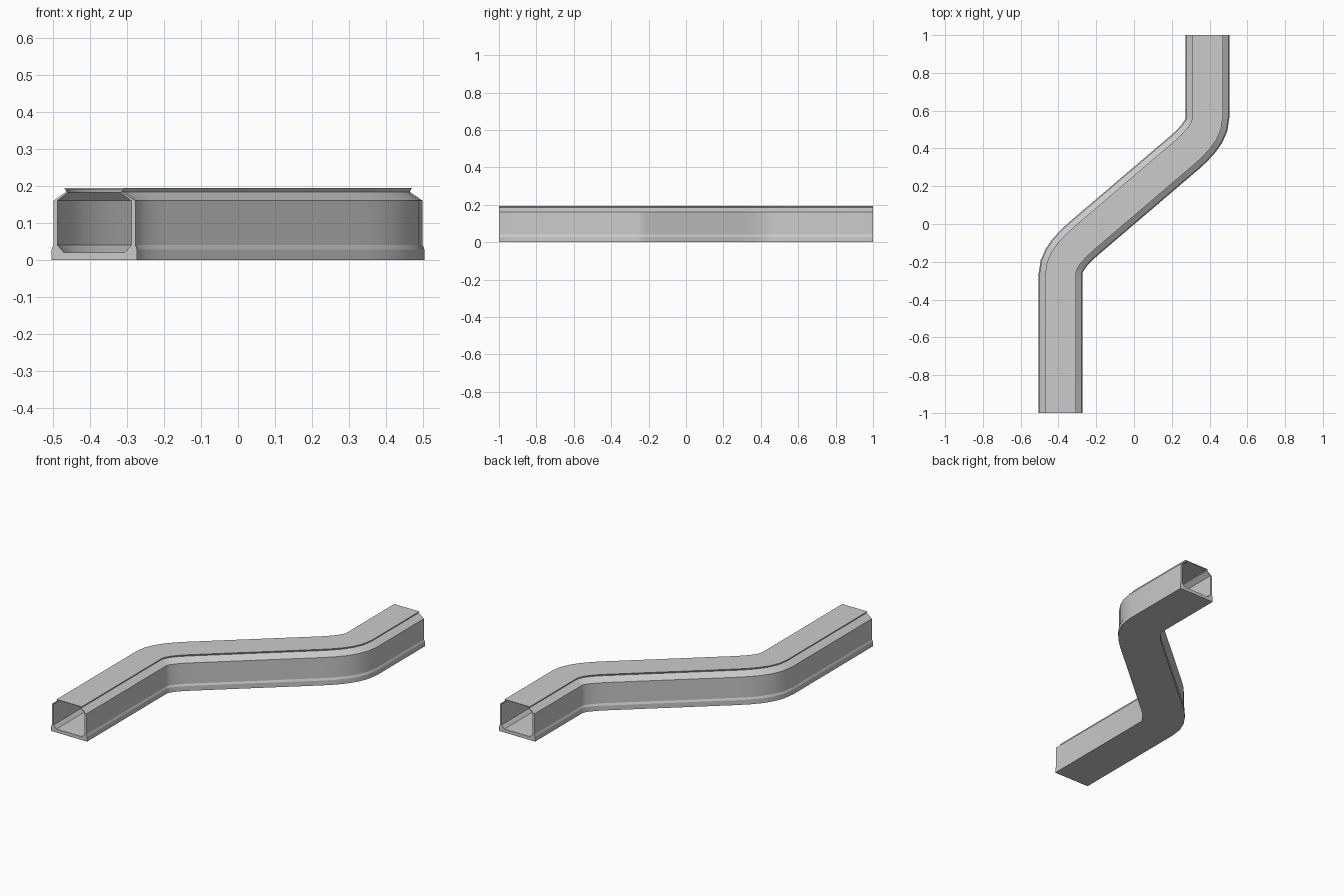
import bpy, bmesh, math
from mathutils import Vector

cube = bpy.data.objects.get("Cube")
if cube:
    bpy.data.objects.remove(cube, do_unlink=True)

# Single grey material
grey = bpy.data.materials.new("light_grey")
grey.use_nodes = True
grey.diffuse_color = (0.6, 0.6, 0.6, 1)
grey.node_tree.nodes["Principled BSDF"].inputs["Base Color"].default_value = (0.6, 0.6, 0.6, 1)

# Half sections (across, up): foot, wall, chamfer, undercut lid
OUTER = [(.116, 0), (.116, .028), (.111, .04), (.111, .16), (.076, .184), (.081, .194)]
INNER = [(.083, .02), (.1, .04), (.1, .045), (.1, .16), (.072, .182), (.076, .19)]


def mirrored(half):
    return half + [(-x, z) for x, z in reversed(half)]


def bend(start, corner, end, steps):
    """Points and tangents of an eased bend."""
    a = start.lerp(corner, 0.8)
    b = end.lerp(corner, 0.6)
    result = []
    for i in range(steps + 1):
        t = i / steps
        s = 1 - t
        p = start * s**3 + a * 3 * s * s * t + b * 3 * s * t * t + end * t**3
        d = (a - start) * s * s + (b - a) * 2 * s * t + (end - b) * t * t
        result.append((p, d.normalized()))
    return result


# Centre line: straight, bend, diagonal, opposite bend, straight
pivot = Vector((0, 0.15))
side = 0.389
first = bend(Vector((-side, -.265)), Vector((-side, -.183)), Vector((-.265, -.076)), 5)
second = [(pivot * 2 - p, d) for p, d in reversed(first)]
ahead = Vector((0, 1))
path = [(Vector((-side, -1)), ahead)] + first + second + [(Vector((side, 1)), ahead)]

# Sweep both skins along the path
bm = bmesh.new()


def sweep(section):
    rings = []
    for p, d in path:
        rings.append([bm.verts.new((p.x + d.y * x, p.y - d.x * x, z)) for x, z in section])
    for r, q in zip(rings, rings[1:]):
        join(r, q)
    return rings


def join(r, q):
    n = len(r)
    for i in range(n):
        j = (i + 1) % n
        bm.faces.new((r[i], r[j], q[j], q[i]))


outer = sweep(mirrored(OUTER))
inner = sweep(mirrored(INNER))

# Open end rims
for end in (0, -1):
    join(outer[end], inner[end])

bmesh.ops.recalc_face_normals(bm, faces=bm.faces)
mesh = bpy.data.meshes.new("duct")
bm.to_mesh(mesh)
bm.free()
mesh.materials.append(grey)
duct = bpy.data.objects.new("duct", mesh)
bpy.context.collection.objects.link(duct)

# Smooth bends, sharp section edges
bpy.ops.object.select_all(action='DESELECT')
duct.select_set(True)
bpy.context.view_layer.objects.active = duct
bpy.ops.object.shade_smooth_by_angle(angle=math.radians(22))
